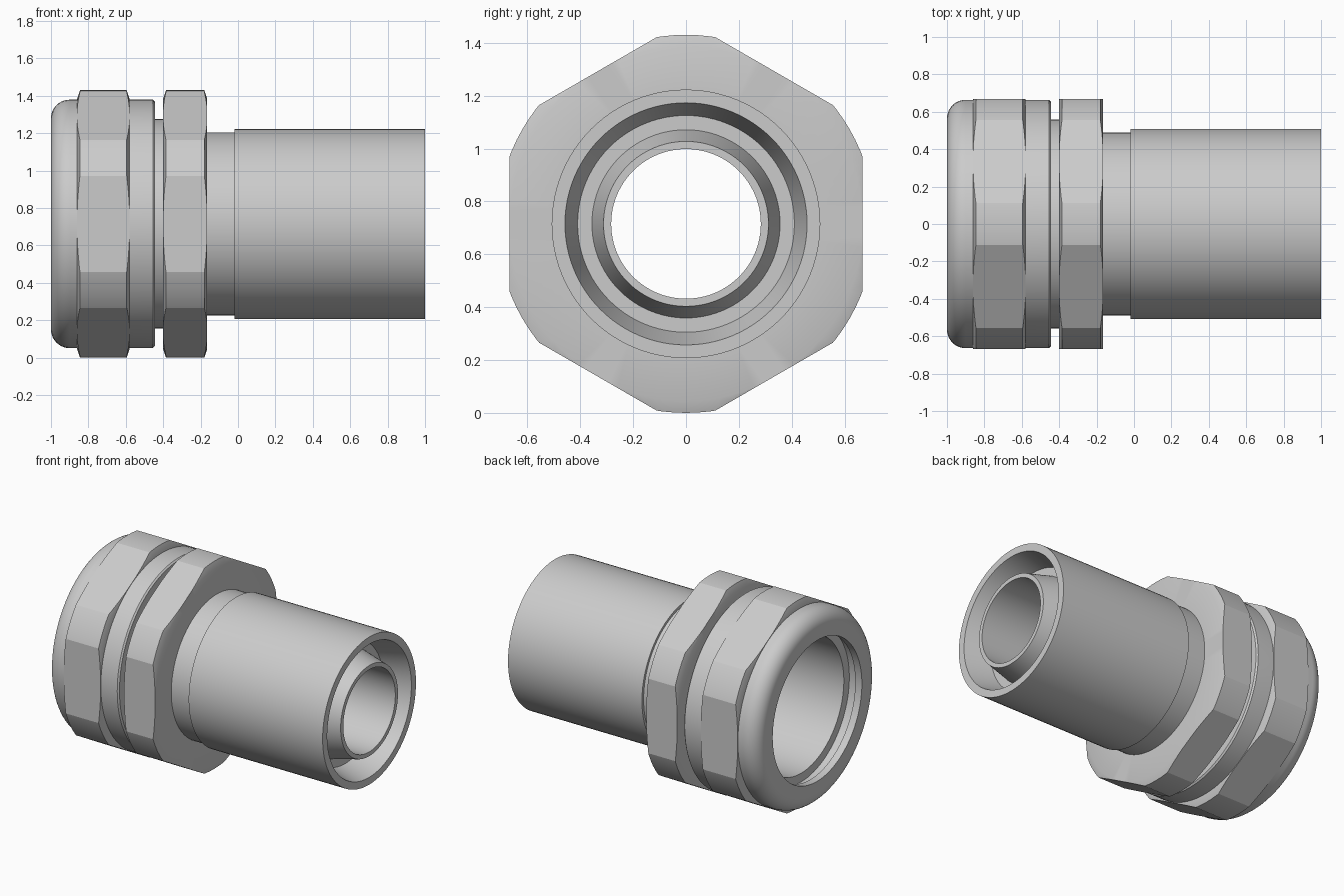
import bpy, bmesh, math

if "Cube" in bpy.data.objects:
    bpy.data.objects.remove(bpy.data.objects["Cube"])

CZ = 0.715      # height of the common axis
FLAT = 0.667    # hexagon centre-to-flat distance
CORNER = 0.715  # turned-down corner radius
N = 96


def finish(bm, name):
    bmesh.ops.recalc_face_normals(bm, faces=bm.faces)
    me = bpy.data.meshes.new(name)
    bm.to_mesh(me)
    bm.free()
    ob = bpy.data.objects.new(name, me)
    bpy.context.collection.objects.link(ob)
    return ob


def smooth(ob):
    bpy.ops.object.select_all(action='DESELECT')
    ob.select_set(True)
    bpy.context.view_layer.objects.active = ob
    bpy.ops.object.shade_smooth_by_angle(angle=math.radians(20))


def lathe(name, profile):
    """Revolve a closed (x, radius) outline around the x axis."""
    bm = bmesh.new()
    rings = []
    for i in range(N):
        a = 2 * math.pi * i / N
        rings.append([bm.verts.new((x, r * math.cos(a), CZ + r * math.sin(a)))
                      for x, r in profile])
    m = len(profile)
    for i in range(N):
        p, q = rings[i], rings[(i + 1) % N]
        for j in range(m):
            k = (j + 1) % m
            bm.faces.new((p[j], p[k], q[k], q[j]))
    ob = finish(bm, name)
    smooth(ob)
    return ob


def hex_ring(name, x0, x1, hole, chamfer=0.015):
    """Chamfered ring trimmed to six flats."""
    ob = lathe(name, [(x0, hole), (x0, FLAT + 0.003), (x0 + chamfer, CORNER),
                      (x1 - chamfer, CORNER), (x1, FLAT + 0.003), (x1, hole)])
    bm = bmesh.new()
    R = FLAT / math.cos(math.pi / 6)
    ends = [[bm.verts.new((x, R * math.cos(math.radians(30 + 60 * k)),
                           CZ + R * math.sin(math.radians(30 + 60 * k))))
             for k in range(6)] for x in (x0 - 0.1, x1 + 0.1)]
    for e in ends:
        bm.faces.new(e)
    for k in range(6):
        n = (k + 1) % 6
        bm.faces.new((ends[0][k], ends[0][n], ends[1][n], ends[1][k]))
    cutter = finish(bm, name + "_cutter")
    mod = ob.modifiers.new("flats", 'BOOLEAN')
    mod.operation = 'INTERSECT'
    mod.solver = 'EXACT'
    mod.object = cutter
    bpy.context.view_layer.objects.active = ob
    bpy.ops.object.modifier_apply(modifier=mod.name)
    bpy.data.objects.remove(cutter)
    smooth(ob)


# Round-nosed cap with a stepped mouth
nose = [(-0.9 - 0.1 * math.cos(t), 0.564 + 0.1 * math.sin(t))
        for t in (math.pi / 2 * i / 10 for i in range(11))]
lathe("cap", [(-1, 0.485)] + nose +
      [(-0.455, 0.664), (-0.445, 0.654), (-0.445, 0.52), (-0.88, 0.52),
       (-0.95, 0.52), (-0.95, 0.485)])

# Hexagonal grips on the cap and on the body
hex_ring("cap_hex", -0.86, -0.58, 0.60)
hex_ring("body_hex", -0.40, -0.165, 0.48)

# Body: neck, shank, long sleeve and the double-walled open end
lathe("body", [
    (-0.88, 0.46), (-0.88, 0.52), (-0.45, 0.52), (-0.45, 0.56), (-0.395, 0.56),
    (-0.395, 0.49), (-0.02, 0.49), (-0.02, 0.508), (1, 0.508),
    (1, 0.458), (0.82, 0.41), (0.82, 0.356), (1, 0.312), (1, 0.283),
    (-0.2, 0.283), (-0.2, 0.46)])
